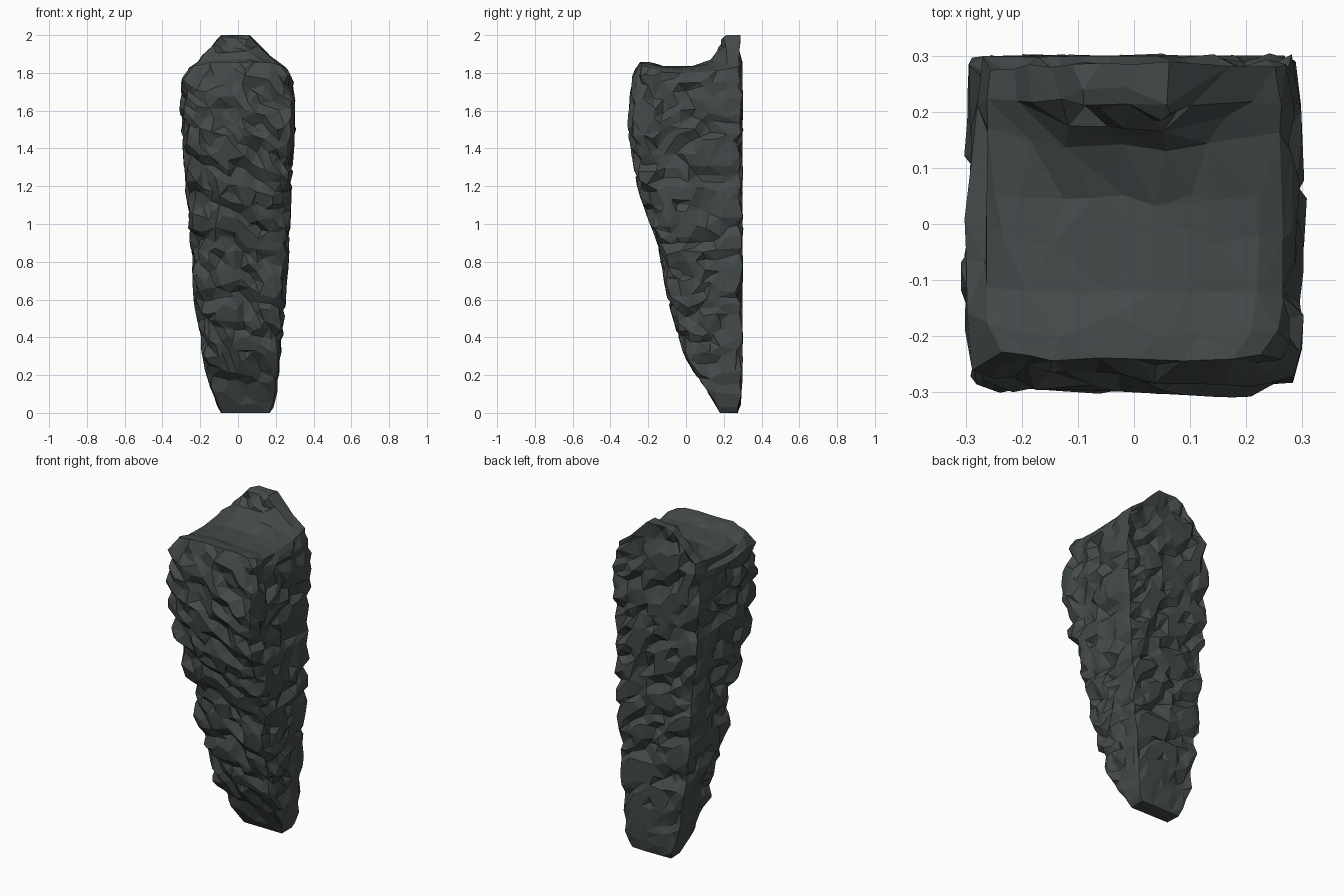
import bpy, bmesh
from mathutils import Vector, noise

if "Cube" in bpy.data.objects:
    bpy.data.objects.remove(bpy.data.objects["Cube"])

# Profile rows: height, left x, right x, front y, back y
ROWS = [(0.00, -0.09, 0.17, 0.18, 0.275), (0.04, -0.11, 0.195, 0.16, 0.285),
        (0.20, -0.165, 0.215, 0.06, 0.297), (0.30, -0.18, 0.22, 0.0, 0.295),
        (0.60, -0.225, 0.245, -0.09, 0.295), (0.90, -0.245, 0.265, -0.14, 0.295),
        (1.05, -0.255, 0.27, -0.20, 0.295), (1.20, -0.27, 0.275, -0.25, 0.295),
        (1.50, -0.29, 0.292, -0.30, 0.295), (1.65, -0.298, 0.293, -0.29, 0.295),
        (1.80, -0.29, 0.285, -0.275, 0.295), (1.86, -0.265, 0.265, -0.24, 0.285)]
# Top surface: front-to-back saddle, share of the ridge, and ridge outline along width
SADDLE = [(-0.3, 1.82), (-0.24, 1.86), (-0.19, 1.855), (-0.12, 1.835), (0.3, 1.83)]
RISE = [(0.04, 0.0), (0.14, 0.22), (0.17, 0.45), (0.21, 0.95), (0.24, 1.0), (0.3, 1.0)]
RIDGE = [(-0.3, 1.80), (-0.21, 1.87), (-0.09, 2.0), (0.06, 2.0), (0.16, 1.90),
         (0.22, 1.85), (0.3, 1.81)]


def lerp_table(table, k):
    if k <= table[0][0]:
        return table[0][1:]
    for a, b in zip(table, table[1:]):
        if k <= b[0]:
            t = (k - a[0]) / (b[0] - a[0])
            return [p + (q - p) * t for p, q in zip(a[1:], b[1:])]
    return table[-1][1:]


stone = bpy.data.materials.new("dark slate")
stone.diffuse_color = (0.058, 0.070, 0.068, 1)
stone.use_nodes = True
stone.node_tree.nodes["Principled BSDF"].inputs["Base Color"].default_value = stone.diffuse_color

# Dense block shaped to the tapering profile
bm = bmesh.new()
bmesh.ops.create_cube(bm, size=2)
bmesh.ops.subdivide_edges(bm, edges=bm.edges[:], cuts=63, use_grid_fill=True)
for v in bm.verts:
    u, w, s = v.co.x, v.co.y, (v.co.z + 1) * 0.93
    l, r, f, b = lerp_table(ROWS, s)
    # rounder corners at the front than at the back
    x = (l + r) / 2 + (r - l) / 2 * u * (1 - (0.07 if w < 0 else 0.03) * w ** 8)
    y = (f + b) / 2 + (b - f) / 2 * w * (1 - (0.06 if w < 0 else 0.02) * u ** 8)
    wobble = 0.02 * noise.noise(Vector((x * 7, 0, 3)))
    base = lerp_table(SADDLE, y + wobble)[0] - 0.035 * abs(u) ** 5
    rise = lerp_table(RISE, y + wobble - 0.25 * x * x)[0]
    top = base + (lerp_table(RIDGE, x)[0] - base) * rise
    blend = max(0, (s - 1.5) / 0.36)
    v.co = (x, y, s + (top - 1.86) * blend)

# Chipped rock surface: broken dents on the sides, calm top, foot and rear corners
bm.normal_update()
moves = []
for v in bm.verts:
    p = v.co
    q = Vector((p.x * 8, p.y * 8, p.z * 12 + p.x * 6))
    n = noise.noise(q) + 0.45 * noise.noise(q * 2 + Vector((7, 3, 1)))
    calm = 0.2 if v.normal.z > 0.45 or v.normal.z < -0.8 else 1.0
    calm *= min(1, 0.3 + p.z / 0.6)
    if abs(v.normal.x) > 0.7:
        calm *= 1 - 0.5 * max(0, min(1, (p.y - 0.1) / 0.12))
    moves.append(v.normal * calm * max(-0.035, min(0.01, 0.052 * n - 0.002)))
for v, m in zip(bm.verts, moves):
    v.co += m
    v.co.z = min(2.0, max(0, v.co.z))
    v.co.y = min(v.co.y, 0.3)
bmesh.ops.triangulate(bm, faces=bm.faces[:])

me = bpy.data.meshes.new("rock_pillar")
bm.to_mesh(me)
bm.free()
me.materials.append(stone)
rock = bpy.data.objects.new("rock_pillar", me)
bpy.context.collection.objects.link(rock)

# Reduce to irregular flat facets
dec = rock.modifiers.new("facets", 'DECIMATE')
dec.ratio = 0.045
